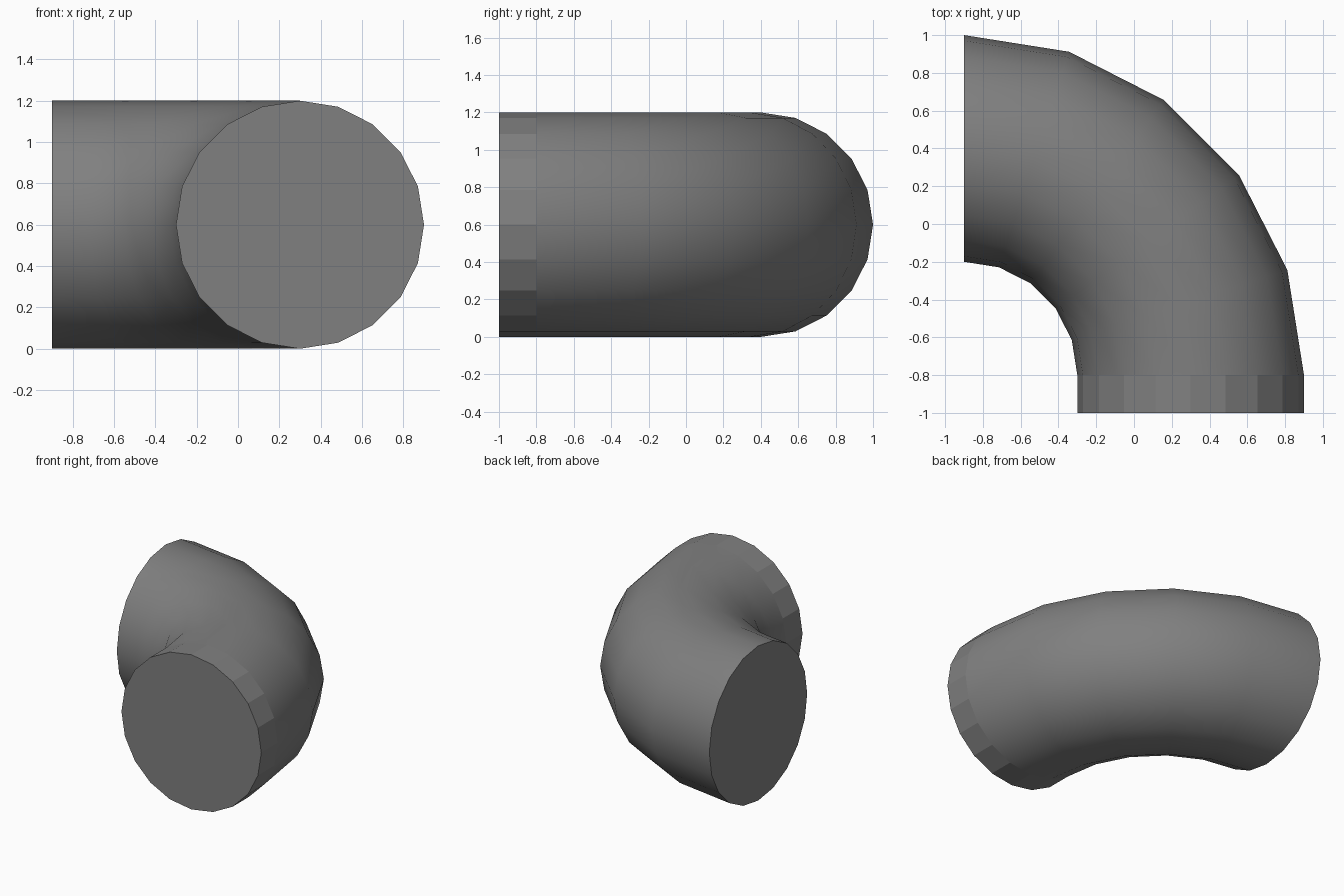
import bpy
import bmesh
import math

if "Cube" in bpy.data.objects:
    bpy.data.objects.remove(bpy.data.objects["Cube"])

SIDES = 20           # sides of the pipe section
RADIUS = 0.6         # pipe radius
BEND = 1.2           # bend radius of the centre line
STEPS = 5            # segments in the quarter bend
CX, CY = -0.9, -0.8  # bend centre in plan

grey = bpy.data.materials.new("mid grey")
grey.diffuse_color = (0.216, 0.216, 0.216, 1.0)
grey.use_nodes = True
grey.node_tree.nodes["Principled BSDF"].inputs["Base Color"].default_value = grey.diffuse_color

bm = bmesh.new()


def add_ring(angle, shift_y=0.0):
    """Pipe section turned by angle about the bend centre."""
    ring = []
    for i in range(SIDES):
        a = 2 * math.pi * i / SIDES
        r = BEND + RADIUS * math.cos(a)
        ring.append(bm.verts.new((CX + r * math.cos(angle),
                                  CY + r * math.sin(angle) + shift_y,
                                  RADIUS + RADIUS * math.sin(a))))
    return ring


# Straight flat-sided collar ring, followed by the quarter bend rings
rings = [add_ring(0, -0.2)]
rings += [add_ring(math.pi / 2 * k / STEPS) for k in range(STEPS + 1)]

for k in range(len(rings) - 1):
    for i in range(SIDES):
        j = (i + 1) % SIDES
        face = bm.faces.new((rings[k][i], rings[k][j],
                             rings[k + 1][j], rings[k + 1][i]))
        face.smooth = k > 0  # only the bend is smooth

# Flat end caps
bm.faces.new(rings[0])
bm.faces.new(rings[-1])
bmesh.ops.recalc_face_normals(bm, faces=bm.faces[:])

# Keep borders between flat and smooth faces crisp
for edge in bm.edges:
    edge.smooth = all(f.smooth for f in edge.link_faces)

mesh = bpy.data.meshes.new("pipe_elbow")
bm.to_mesh(mesh)
bm.free()
mesh.materials.append(grey)
elbow = bpy.data.objects.new("pipe_elbow", mesh)
bpy.context.collection.objects.link(elbow)
